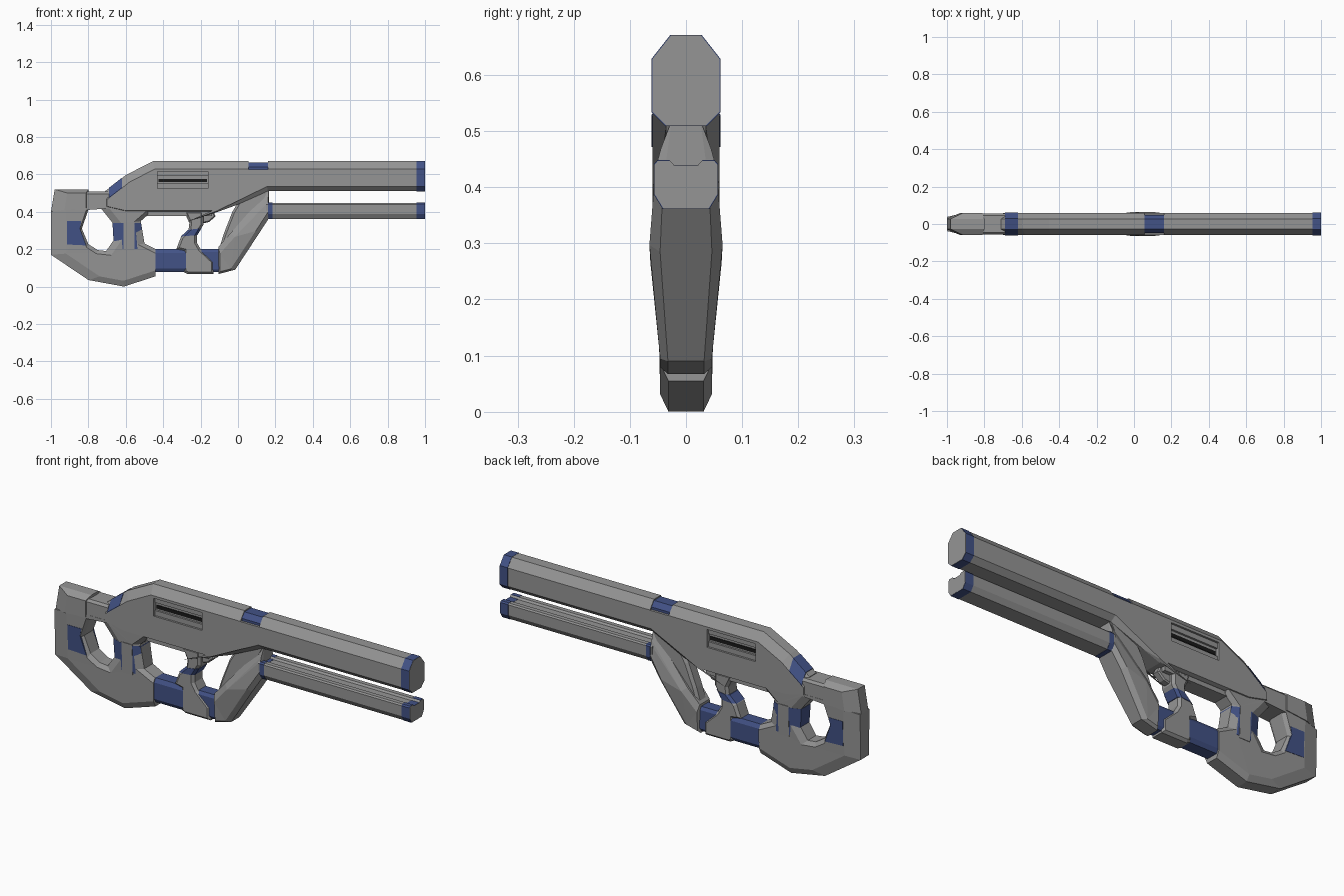
import bpy, bmesh
from mathutils import Vector

if "Cube" in bpy.data.objects:
    bpy.data.objects.remove(bpy.data.objects["Cube"])


def material(name, rgb):
    m = bpy.data.materials.new(name)
    m.diffuse_color = (*rgb, 1)
    m.use_nodes = True
    m.node_tree.nodes["Principled BSDF"].inputs["Base Color"].default_value = m.diffuse_color
    return m


GREY = material("dark_grey", (0.3, 0.3, 0.3))
BLUE = material("blue", (0.055, 0.085, 0.24))
BLACK = material("black", (0.01, 0.01, 0.01))


def finish(name, bm, mat):
    bmesh.ops.remove_doubles(bm, verts=bm.verts, dist=1e-5)
    bmesh.ops.recalc_face_normals(bm, faces=bm.faces)
    me = bpy.data.meshes.new(name)
    bm.to_mesh(me)
    bm.free()
    ob = bpy.data.objects.new(name, me)
    bpy.context.collection.objects.link(ob)
    me.materials.append(mat)
    return ob


def inset_loop(pts, cs):
    """Move each edge of a loop to its left by its own distance."""
    n, out = len(pts), []
    for i in range(n):
        p = Vector(pts[i])
        e1 = (p - Vector(pts[i - 1])).normalized()
        e2 = (Vector(pts[(i + 1) % n]) - p).normalized()
        n1, n2 = Vector((-e1.y, e1.x)), Vector((-e2.y, e2.x))
        c1, c2 = cs[i - 1], cs[i]
        det = n1.x * n2.y - n1.y * n2.x
        if abs(det) < 0.02:
            out.append(p + n1 * c1)
        else:
            out.append(p + Vector((c1 * n2.y - c2 * n1.y, n1.x * c2 - n2.x * c1)) / det)
    return out


def width_at(flare, z):
    if z <= flare[0][0]:
        return flare[0][1]
    for (z0, w0), (z1, w1) in zip(flare, flare[1:]):
        if z <= z1:
            return w0 + (w1 - w0) * (z - z0) / (z1 - z0)
    return flare[-1][1]


def slab(name, pts, half, rim, inset=0.0, holes=(), flare=None, mat=GREY):
    """Side-view outline (x, z) given thickness in y, with chamfered edges.
    holes: list of (clockwise points, insets)."""
    bm = bmesh.new()
    caps = {-1: [], 1: []}
    for loop, cs in [(pts, inset)] + list(holes):
        n = len(loop)
        cs = cs if isinstance(cs, list) else [cs] * n
        rims = rim if isinstance(rim, list) else [rim] * n
        inner = inset_loop(loop, cs)
        rows = []
        for s in (-1, 1):
            face = [bm.verts.new((q.x, s * half, q.y)) for q in inner]
            edge = [bm.verts.new((q[0], s * r, q[1])) for q, r in zip(loop, rims)]
            caps[s] += [bm.edges.new((face[i], face[(i + 1) % n])) for i in range(n)]
            rows += [face, edge] if s < 0 else [edge, face]
        for a, b in zip(rows, rows[1:]):
            for i in range(n):
                j = (i + 1) % n
                bm.faces.new((a[i], a[j], b[j], b[i]))
    for s in (-1, 1):
        bmesh.ops.triangle_fill(bm, edges=caps[s], use_beauty=True, normal=(0, s, 0))
    if flare:
        for v in bm.verts:
            v.co.y *= width_at(flare, v.co.z)
    return finish(name, bm, mat)


def box(name, x0, x1, z0, z1, half, mat=GREY):
    return slab(name, [(x0, z0), (x1, z0), (x1, z1), (x0, z1)], half, half, mat=mat)


def tube(name, prof, x0, x1, grow=0.0, mat=GREY):
    """Half profile (y, z) mirrored in y and run along x."""
    cz = sum(p[1] for p in prof) / len(prof)
    prof = [(y + grow, z + (grow if z > cz else -grow)) for y, z in prof]
    ring = prof + [(-y, z) for y, z in reversed(prof)]
    bm = bmesh.new()
    a = [bm.verts.new((x0, *p)) for p in ring]
    b = [bm.verts.new((x1, *p)) for p in ring]
    bm.faces.new(a)
    bm.faces.new(b)
    for i in range(len(ring)):
        j = (i + 1) % len(ring)
        bm.faces.new((a[i], a[j], b[j], b[i]))
    return finish(name, bm, mat)


# Receiver and upper barrel in one body, with a notch in the top
body = slab("receiver_and_barrel",
            [(-.71, .425), (-.6, .40), (-.107, .40), (-.01, .435), (.16, .51), (1, .51), (1, .67),
             (.16, .67), (.16, .627), (.055, .627), (.055, .67), (-.455, .67), (-.6, .596), (-.71, .51)],
            .06, [.045] * 4 + [.035] * 2 + [.027] * 2 + [.06] * 2 + [.027] * 4,
            [.006, .006, .006, .025, .025, 0, .042, 0, 0, 0, .042, .042, .042, .01])

# Side recesses cut through both flanks, with lips and a dark slot
for y in (-.065, .065):
    cutter = box("recess_cutter", -.43, -.16, .525, .615, .025)
    cutter.location.y = y
    cutter.hide_render = True
    mod = body.modifiers.new("recess", 'BOOLEAN')
    mod.operation, mod.solver, mod.object = 'DIFFERENCE', 'EXACT', cutter
    bpy.context.view_layer.objects.active = body
    bpy.ops.object.modifier_apply(modifier=mod.name)
    bpy.data.objects.remove(cutter)
for k, z in enumerate((.525, .59)):
    box(f"recess_lip_{k + 1}", -.43, -.16, z, z + .025, .05)
box("dark_slot", -.425, -.165, .558, .576, .043, BLACK)

# Blue accents on the body
slab("top_notch_insert", [(.055, .6), (.16, .6), (.16, .664), (.055, .664)], .048, .027,
     [0, 0, .025, 0], mat=BLUE)
slab("rear_slope_panel", [(-.69, .472), (-.62, .526), (-.62, .582), (-.69, .528)], .0612, .029,
     [0, 0, .042, 0], mat=BLUE)
UPPER = [(.027, .67), (.06, .628), (.06, .535), (.035, .51)]
tube("upper_muzzle_band", UPPER, .955, .999, .0012, BLUE)

# Lower barrel with a grooved top
LOWER = [(.02, .438), (.028, .447), (.05, .447), (.056, .44), (.056, .388), (.04, .362)]
tube("lower_barrel", LOWER, .15, 1)
tube("lower_muzzle_band", LOWER, .955, .999, .0012, BLUE)
tube("lower_barrel_collar", LOWER, .16, .185, .0012, BLUE)

# Butt and neck
slab("butt", [(-1, .40), (-.80, .42), (-.80, .52), (-.98, .52)], .06, .028, [0, .012, .02, .07])
slab("neck", [(-.82, .418), (-.69, .418), (-.69, .507), (-.82, .507)], .055, .045, [.01, 0, .012, 0])

# Stock loop with rear grip
FLARE = [(.03, .046), (.13, .047), (.40, .056)]
slab("stock_loop",
     [(-1, .40), (-1, .17), (-.80, .035), (-.61, 0), (-.44, .055), (-.44, .20), (-.50, .23),
      (-.52, .35), (-.48, .385), (-.48, .43), (-.69, .43), (-.80, .43)],
     1, .68, [.08, .05, .03, .03, 0, .02, .035, .02, 0, 0, 0, 0],
     [([(-.80, .41), (-.73, .415), (-.67, .34), (-.66, .255), (-.705, .19), (-.75, .195),
        (-.80, .227), (-.835, .31)], [0, .035, .05, .035, .02, .02, .015, .01])], FLARE)
slab("stock_panel", [(-.915, .225), (-.812, .22), (-.845, .31), (-.838, .35), (-.915, .35)],
     1.03, 1.03, flare=FLARE, mat=BLUE)
slab("grip_pads", [(-.663, .2), (-.505, .2), (-.518, .34), (-.671, .34)], 1.03, .70,
     [0, .035, 0, .05], flare=FLARE, mat=BLUE)
slab("grip_core", [(-.612, .19), (-.553, .19), (-.553, .345), (-.612, .345)], 1.05, 1.05, flare=FLARE)

# Rail under the receiver and lower bridge
box("under_rail", -.66, -.14, .378, .42, .04)
slab("bridge", [(-.45, .077), (-.27, .077), (-.27, .20), (-.45, .20)], .042, .03,
     [.02, 0, .02, 0], mat=BLUE)

# Trigger pillar, its band, trigger and guard
slab("trigger_pillar",
     [(-.29, .077), (-.27, .067), (-.13, .067), (-.13, .135), (-.20, .20), (-.22, .235), (-.22, .275),
      (-.185, .33), (-.185, .405), (-.29, .405), (-.26, .34), (-.265, .30), (-.305, .265),
      (-.33, .20), (-.29, .19)], .043, .031, .012)
slab("pillar_band", [(-.305, .268), (-.217, .275), (-.195, .312), (-.268, .303)], .045, .033,
     [0, .012, 0, .012], mat=BLUE)
slab("trigger", [(-.20, .335), (-.155, .345), (-.12, .375), (-.13, .40), (-.20, .40)], .02, .014, .006)
slab("trigger_guard", [(-.21, .077), (-.095, .077), (-.10, .20), (-.21, .20)], .038, .028,
     [.015, 0, .015, 0], mat=BLUE)

# Slanted foregrip, bulging at mid height, with a thin web behind it
slab("foregrip",
     [(-.105, .067), (-.015, .09), (.113, .285), (.165, .365), (.165, .45), (.165, .52),
      (-.04, .285), (-.105, .212)], 1, .7, [.01, .022, .022, .004, .004, .03, .03, .008],
     flare=[(.13, .046), (.285, .066), (.38, .06), (.45, .05), (.5, .036)])
slab("foregrip_web", [(-.105, .19), (.10, .40), (.165, .52), (0, .45), (-.03, .40), (-.075, .285)],
     .036, .022, [0, 0, 0, .012, .012, .012])
